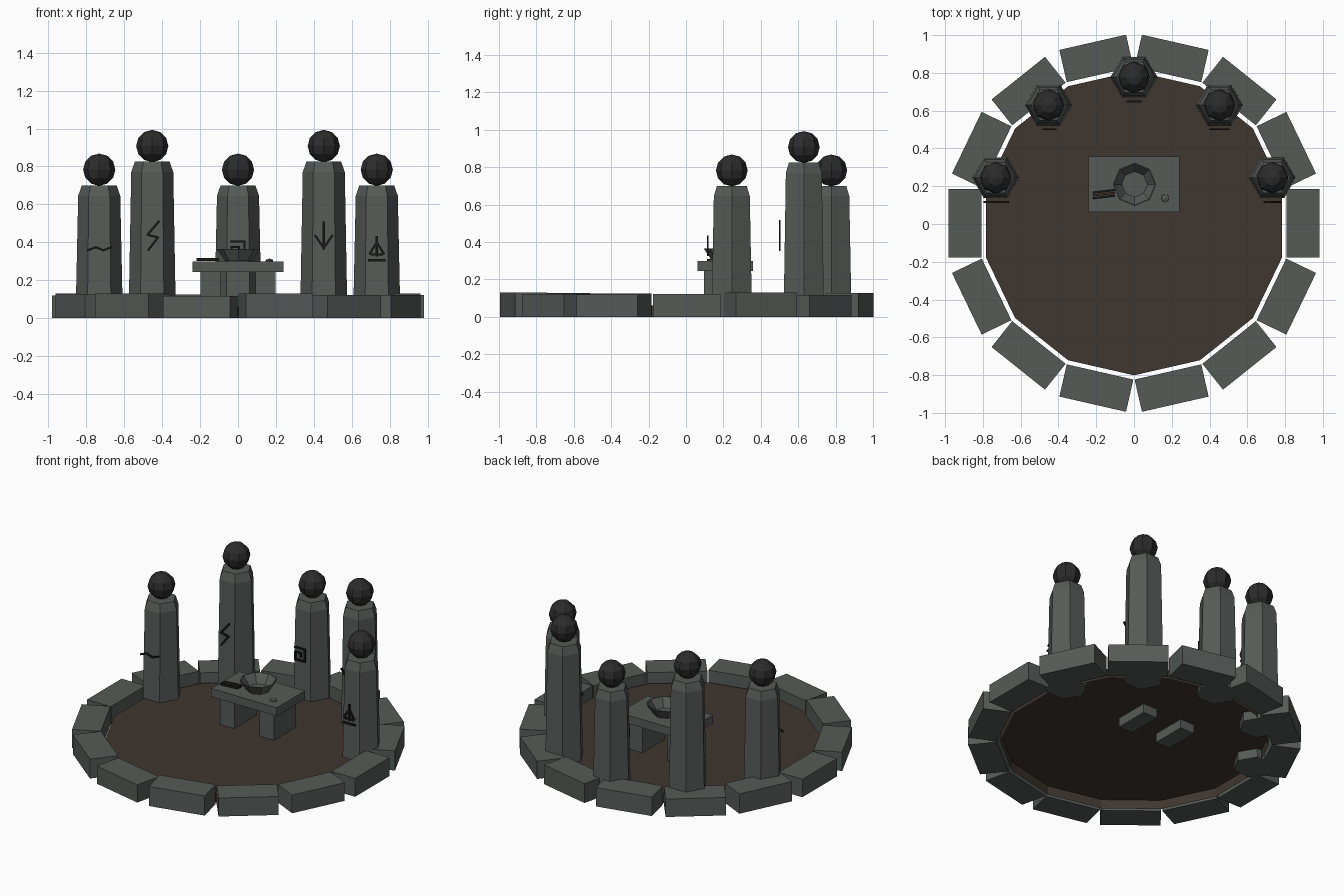
import bpy, bmesh, math
from mathutils import Matrix, Vector

if "Cube" in bpy.data.objects:
    bpy.data.objects.remove(bpy.data.objects["Cube"])

OY = 0.004  # centring offset along y


def mat(name, rgb):
    m = bpy.data.materials.new(name)
    m.diffuse_color = (*rgb, 1)
    m.use_nodes = True
    m.node_tree.nodes["Principled BSDF"].inputs["Base Color"].default_value = m.diffuse_color
    return m


STONE = mat("grey_stone", (0.092, 0.105, 0.097))
EARTH = mat("brown_earth", (0.050, 0.037, 0.028))
ORB = mat("dark_orb", (0.025, 0.025, 0.026))
CARVE = mat("black_carving", (0.010, 0.010, 0.010))
WOOD = mat("dark_wood", (0.045, 0.022, 0.012))


def finish(name, bm, material):
    bmesh.ops.recalc_face_normals(bm, faces=bm.faces)
    me = bpy.data.meshes.new(name)
    bm.to_mesh(me)
    bm.free()
    me.materials.append(material)
    ob = bpy.data.objects.new(name, me)
    bpy.context.collection.objects.link(ob)
    return ob


def add_box(bm, centre, size, rot=None):
    m = Matrix.Translation(centre) @ (rot or Matrix()) @ Matrix.Diagonal((*size, 1))
    bmesh.ops.create_cube(bm, size=1, matrix=m)


def box(name, centre, size, material, rot=None):
    bm = bmesh.new()
    add_box(bm, centre, size, rot)
    return finish(name, bm, material)


def lathe(name, profile, sides, centre, material, phase=0.0, bottom=True, top=True):
    """Stack of polygon rings (radius, z) joined into a faceted solid."""
    bm = bmesh.new()
    rings = []
    for r, z in profile:
        rings.append([bm.verts.new((centre[0] + r * math.cos(phase + 2 * math.pi * i / sides),
                                    centre[1] + r * math.sin(phase + 2 * math.pi * i / sides), z))
                      for i in range(sides)])
    for a, b in zip(rings, rings[1:]):
        for i in range(sides):
            j = (i + 1) % sides
            bm.faces.new((a[i], a[j], b[j], b[i]))
    if bottom:
        bm.faces.new(rings[0][::-1])
    if top:
        bm.faces.new(rings[-1])
    return finish(name, bm, material)


# Earth floor: shallow upturned tray, open below
lathe("earth_floor", [(0.805, 0.0), (0.805, 0.06)], 14, (0, OY), EARTH,
      phase=math.pi / 2, bottom=False)

# Ring of kerb stones with slightly uneven heights
N = 14
for k in range(N):
    a = 2 * math.pi * k / N
    h = 0.124 + 0.007 * math.sin(k * 2.4 - 0.3)
    box(f"kerb_stone_{k + 1}", (0.895 * math.cos(a), 0.895 * math.sin(a) + OY, h / 2),
        (0.175, 0.362, h), STONE, Matrix.Rotation(a, 4, 'Z'))

# Carved signs: strokes in (x, z), x relative to the pillar axis
SIGNS = {
    "arch": [[(0, .43), (0, .33)], [(-.037, .34), (0, .40), (.037, .34)],
             [(-.03, .335), (.03, .335)], [(-.042, .305), (.042, .305)]],
    "arrow": [[(0, .505), (0, .365)], [(-.045, .435), (0, .37), (.045, .435)]],
    "spiral": [[(-.035, .405), (.035, .405), (.035, .325), (-.035, .325),
                (-.035, .375), (.005, .375), (.005, .35)]],
    "bolt": [[(.035, .51), (-.025, .44), (.03, .425), (-.02, .36)]],
    "wave": [[(-.06, .358), (-.018, .374), (.022, .358), (.065, .374)]],
}


def carving(name, strokes, cx, y):
    bm = bmesh.new()
    for line in strokes:
        for p, q in zip(line, line[1:]):
            d = Vector((q[0] - p[0], 0, q[1] - p[1]))
            rot = Matrix.Rotation(-math.atan2(d.z, d.x), 4, 'Y')
            add_box(bm, (cx + (p[0] + q[0]) / 2, y, (p[1] + q[1]) / 2),
                    (d.length + 0.008, 0.009, 0.011), rot)
    finish(name, bm, CARVE)


# Hexagonal pillars with chamfered tops, orbs and carved signs
for i, sign in enumerate(SIGNS):
    a = math.radians(18 + 36 * i)
    cx, cy = 0.77 * math.cos(a), 0.77 * math.sin(a) + OY + 0.003
    h = 0.825 if i in (1, 3) else 0.70
    lathe(f"pillar_{i + 1}", [(0.125, 0), (0.111, h - 0.055), (0.092, h)], 6, (cx, cy), STONE)
    bm = bmesh.new()
    bmesh.ops.create_uvsphere(bm, u_segments=8, v_segments=6, radius=0.085,
                              matrix=Matrix.Translation((cx, cy, h + 0.083)))
    finish(f"orb_{i + 1}", bm, ORB)
    carving(f"carving_{sign}", SIGNS[sign], cx, cy - 0.128)

# Altar table
TY = 0.21
box("table_top", (0, TY, 0.272), (0.48, 0.295, 0.055), STONE)
for s, side in ((-1, "left"), (1, "right")):
    box(f"table_leg_{side}", (s * 0.145, TY, 0.1225), (0.105, 0.23, 0.245), STONE)

# Offering bowl with a sloped inside
lathe("bowl", [(0.07, 0.30), (0.115, 0.365), (0.109, 0.365), (0.068, 0.308)], 8,
      (0.003, TY), STONE)

# Sticks and a pebble on the table
tilt = Matrix.Rotation(math.radians(7), 4, 'Z')
for n, (dy, m) in enumerate(((-0.015, CARVE), (0.0, WOOD), (0.015, CARVE))):
    box(f"stick_{n + 1}", (-0.16, 0.158 + dy, 0.308), (0.118, 0.012, 0.016), m, tilt)
bm = bmesh.new()
bmesh.ops.create_icosphere(bm, subdivisions=1, radius=0.024,
                           matrix=Matrix.Translation((0.165, 0.137, 0.302))
                           @ Matrix.Diagonal((1, 1, 0.5, 1)))
finish("pebble", bm, STONE)
